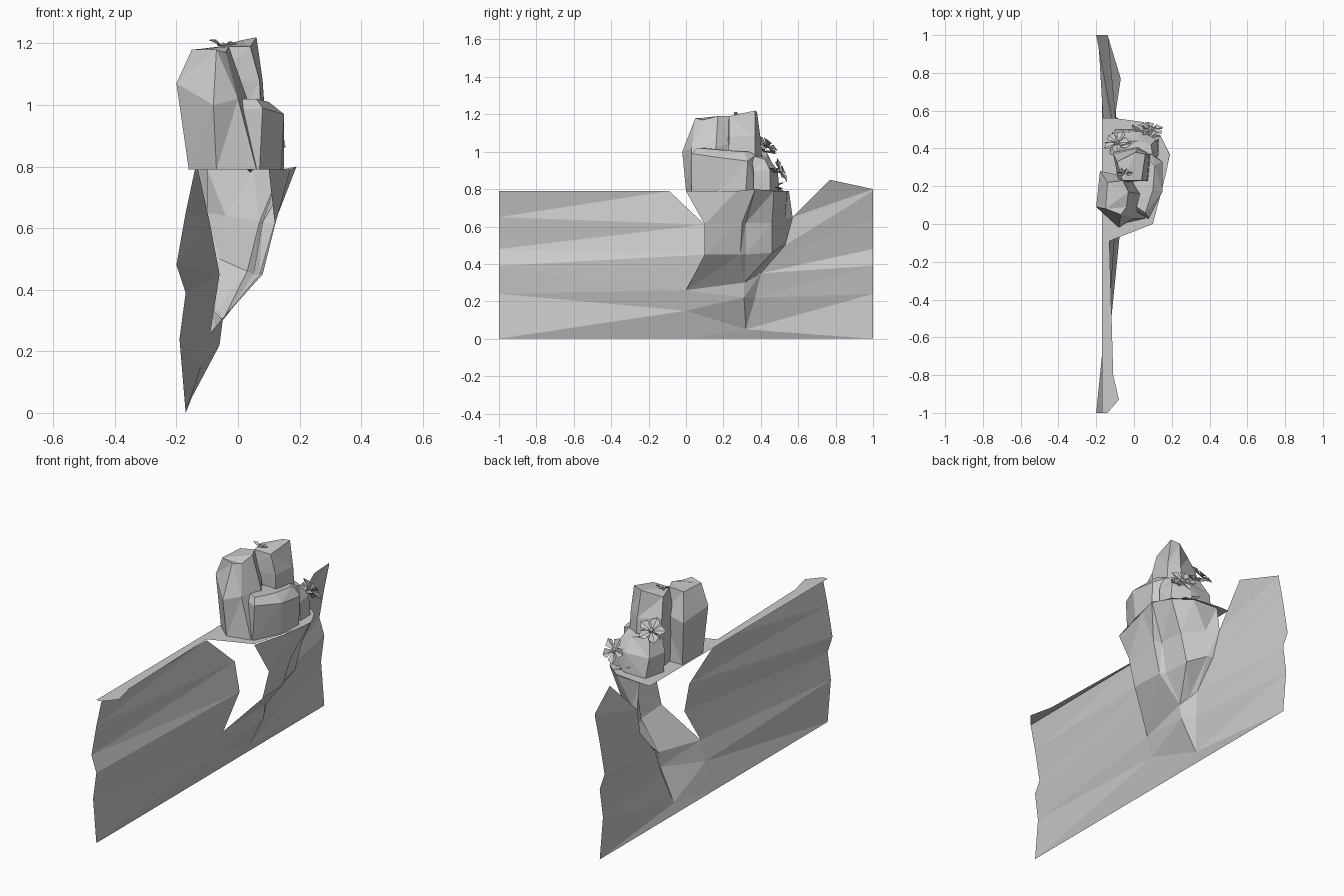
import bpy, bmesh, math, random
from mathutils import Vector, Matrix

if "Cube" in bpy.data.objects:
    bpy.data.objects.remove(bpy.data.objects["Cube"])
random.seed(4)


def finish(name, bm, recalc=True):
    if recalc:
        bmesh.ops.recalc_face_normals(bm, faces=bm.faces)
    me = bpy.data.meshes.new(name)
    bm.to_mesh(me)
    bm.free()
    ob = bpy.data.objects.new(name, me)
    bpy.context.collection.objects.link(ob)
    return ob


def sheet(name, cols):
    """Faceted skin stretched between columns of points."""
    bm = bmesh.new()
    vs = [[bm.verts.new(p) for p in c] for c in cols]
    for a, b in zip(vs, vs[1:]):
        for i in range(len(a) - 1):
            bm.faces.new((a[i], b[i], b[i + 1]))
            bm.faces.new((a[i], b[i + 1], a[i + 1]))
    bmesh.ops.remove_doubles(bm, verts=bm.verts, dist=0.001)
    return finish(name, bm)


def rock(name, rings):
    """Loft of equal-count rings, each (z or list of z, outline)."""
    bm = bmesh.new()
    vs = []
    for z, pts in rings:
        zs = z if isinstance(z, (list, tuple)) else [z] * len(pts)
        vs.append([bm.verts.new((x, y, h)) for (x, y), h in zip(pts, zs)])
    n = len(vs[0])
    for a, b in zip(vs, vs[1:]):
        for i in range(n):
            bm.faces.new((a[i], a[(i + 1) % n], b[(i + 1) % n], b[i]))
    bm.faces.new(vs[0][::-1])
    bm.faces.new(vs[-1])
    bmesh.ops.triangulate(bm, faces=[f for f in bm.faces])
    return finish(name, bm)


def flower(name, pos, normal, r):
    """Five folded petals round a small domed centre."""
    bm = bmesh.new()
    for k in range(5):
        m = Matrix.Rotation(k * math.tau / 5, 4, 'Z')
        p = [m @ Vector(q) for q in ((0, 0, 0), (r * .65, -r * .36, r * .2),
                                     (r, 0, r * .1), (r * .65, r * .36, r * .2))]
        v = [bm.verts.new(q) for q in p]
        bm.faces.new((v[0], v[1], v[2]))
        bm.faces.new((v[0], v[2], v[3]))
    bmesh.ops.create_cone(bm, segments=5, radius1=r * .22, radius2=r * .12, depth=r * .25,
                          cap_ends=True, matrix=Matrix.Translation((0, 0, r * .13)))
    ob = finish(name, bm, False)
    ob.matrix_world = (Matrix.Translation(pos) @
                       Vector(normal).to_track_quat('Z', 'Y').to_matrix().to_4x4())


def leaf_tuft(name, pos, count, length):
    """Pointed folded leaves fanning outward from one point."""
    bm = bmesh.new()
    for k in range(count):
        a = math.radians(15 + 150 * k / (count - 1))
        d = Vector((math.cos(a), math.sin(a), random.uniform(-.3, .5))).normalized()
        side = d.cross(Vector((0, 0, 1))).normalized() * length * .22
        o, l = Vector(pos), length * random.uniform(.8, 1.1)
        v = [bm.verts.new(q) for q in (o, o + d * l * .5 + side + Vector((0, 0, .012)),
                                       o + d * l, o + d * l * .5 - side + Vector((0, 0, .012)))]
        bm.faces.new((v[0], v[1], v[2]))
        bm.faces.new((v[0], v[2], v[3]))
    return finish(name, bm, False)


# cliff skin left of the opening
end_x = (-.17, -.19, -.17, -.20, -.17, -.14)
end_z = (0, .24, .39, .48, .65, .79)
left_edge = [(-.17, 0, 0), (-.12, 0, .15), (-.09, 0, .26),
             (-.06, .10, .45), (-.09, .10, .61), (-.13, -.09, .79)]
sheet("cliff_left", [[(x, -1, z) for x, z in zip(end_x, end_z)], left_edge])

# cliff skin right of the bulge, up to the raised crest
right_edge = [(-.15, .32, .05), (-.11, .37, .22), (-.09, .40, .35),
              (-.09, .45, .41), (-.09, .53, .50), (-.10, .57, .65)]
sheet("cliff_right", [right_edge, [(x, 1, z) for x, z in zip(end_x, end_z)]])
sheet("cliff_crest", [[right_edge[-1], (-.07, .77, .85)],
                      [(end_x[5], 1, .79), (end_x[5], 1, .80)]])

# cliff foot below the bulge
foot = [(-.17, .33, 0), (-.15, .32, .05), (-.06, .31, .22), (-.05, .31, .30)]
sheet("cliff_foot", [left_edge[:3] + [left_edge[2]], foot,])
sheet("foot_corner", [foot[:2], [(-.17, 1, 0), right_edge[0]]])

# tapering tail of the bulge
sheet("bulge_tail", [foot[1:], right_edge[:3]])

# overhanging bulge, open towards the front
sheet("bulge", [
    [(-.09, 0, .26), (.08, .10, .45), (.12, .10, .61), (.10, 0, .79)],
    [(-.05, .31, .30), (.07, .29, .45), (.12, .30, .62), (.17, .27, .79)],
    [(-.05, .31, .30), (.05, .32, .45), (.08, .32, .62), (.19, .37, .80)],
    [(-.07, .36, .33), (.03, .46, .46), (.07, .46, .62), (.14, .47, .79)],
    [(-.09, .40, .35), (-.06, .52, .50), (-.04, .53, .64), (.05, .54, .79)],
    [(-.09, .40, .35), (-.09, .53, .50), (-.10, .57, .65), (-.10, .55, .79)]])

# narrow strip along the cliff top, widening into the flat ledge
strip = [(-1, -.14), (-.93, -.08), (-.80, -.11), (-.45, -.12), (-.09, -.13), (0, .10),
         (.27, .17), (.37, .19), (.47, .14), (.54, .05), (.56, -.10)]
sheet("ledge", [[(-.17, y, .795), (x, y, .795)] for y, x in strip])

# tall boulder at the front
rock("front_boulder", [
    (.79, [(-.16, .08), (-.07, 0), (.06, .03), (.07, .16), (-.02, .26), (-.16, .26)]),
    ((1.07, 1.0, 1.02, 1.02, 1.05, 1.04),
     [(-.20, .09), (-.08, -.02), (0, .03), (.03, .16), (-.03, .25), (-.18, .28)]),
    ((1.18, 1.18, 1.17, 1.19, 1.19, 1.18),
     [(-.15, .08), (-.07, .05), (-.04, .09), (-.03, .17), (-.06, .23), (-.14, .22)])])

# squat block on the outer side
rock("side_block", [
    (.79, [(.07, .03), (.14, .18), (.15, .32), (.09, .38), (-.03, .34), (-.01, .08)]),
    ((.99, .97, .95, .98, .98, .98),
     [(.08, .03), (.15, .17), (.15, .33), (.09, .37), (-.03, .34), (-.01, .08)]),
    ((1.02, 1.01, 1.0, 1.0, 1.0, 1.02),
     [(.06, .06), (.10, .18), (.11, .31), (.07, .35), (-.01, .32), (0, .10)])])

# tallest boulder in the middle
rock("middle_boulder", [
    (.79, [(-.08, .24), (.08, .22), (.10, .37), (.02, .42), (-.10, .40)]),
    ((1.08, 1.08, 1.08, 1.06, 1.08),
     [(-.08, .22), (.07, .23), (.08, .37), (.02, .40), (-.11, .37)]),
    ((1.19, 1.19, 1.22, 1.21, 1.18),
     [(-.06, .23), (.04, .23), (.06, .37), (.01, .38), (-.09, .33)])])

# low rocks at the back
rock("back_rock", [
    (.79, [(-.13, .38), (.13, .36), (.13, .45), (.03, .50), (-.10, .50)]),
    (.90, [(-.13, .37), (.13, .36), (.12, .45), (.03, .49), (-.11, .48)]),
    ((1.0, .98, .96, .97, 1.0),
     [(-.10, .36), (.10, .35), (.09, .42), (.02, .44), (-.08, .43)])])

# flowers and leaves
for i, (p, n, r) in enumerate([((-.09, .43, 1.03), (-.3, .6, .7), .075),
                               ((.09, .50, .90), (.2, .9, .4), .075)]):
    flower(f"flower_{i + 1}", p, n, r)
for i, (p, c, l) in enumerate([((.04, .46, .80), 5, .09), ((-.08, .41, 1.0), 4, .08),
                               ((.08, .45, .89), 4, .08)]):
    leaf_tuft(f"leaves_{i + 1}", p, c, l)
leaf_tuft("top_sprig", (-.05, .26, 1.19), 4, .05)
